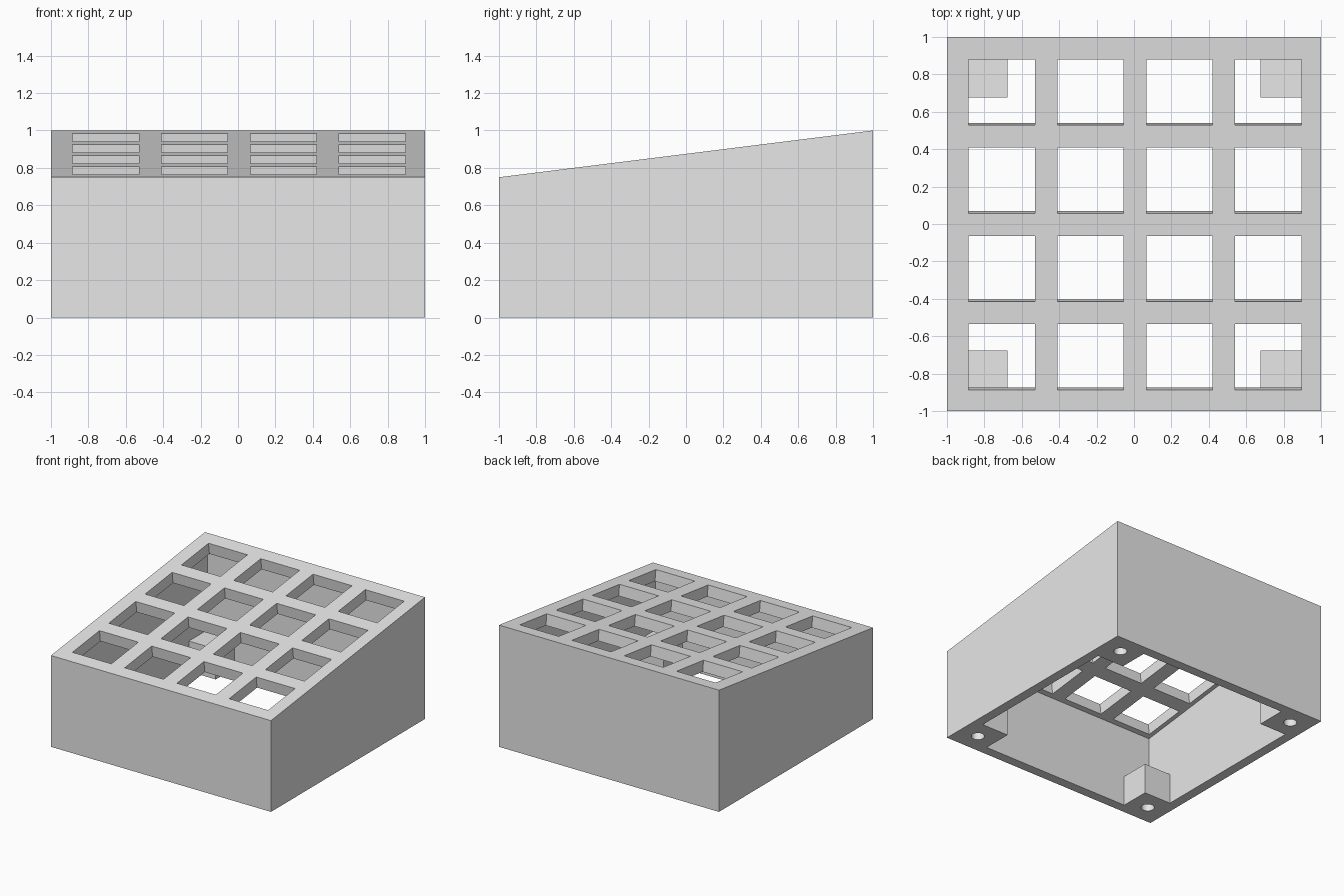
import bpy, bmesh, math
from mathutils import Matrix, Vector

cube = bpy.data.objects.get("Cube")
if cube:
    bpy.data.objects.remove(cube, do_unlink=True)

FRONT_Z, BACK_Z = 0.75, 1.0        # heights of the sloping top
WALL, SLAB = 0.08, 0.092           # wall and grid thickness
POST, POST_Z = 0.676, 0.25         # inner edge and height of corner posts
SLOPE = math.atan((BACK_Z - FRONT_Z) / 2)

grey = bpy.data.materials.new("light grey")
grey.use_nodes = True
grey.diffuse_color = (0.8, 0.8, 0.8, 1)
grey.node_tree.nodes["Principled BSDF"].inputs["Base Color"].default_value = (0.8, 0.8, 0.8, 1)


def top_z(y):
    return FRONT_Z + (y + 1) * math.tan(SLOPE)


def make(name, bm):
    bmesh.ops.recalc_face_normals(bm, faces=bm.faces)
    mesh = bpy.data.meshes.new(name)
    bm.to_mesh(mesh)
    bm.free()
    mesh.materials.append(grey)
    obj = bpy.data.objects.new(name, mesh)
    bpy.context.collection.objects.link(obj)
    return obj


def wedge(name, half, bottom, drop):
    """Side profile with a sloping top, extruded across x."""
    bm = bmesh.new()
    profile = [(-half, bottom), (half, bottom),
               (half, top_z(half) - drop), (-half, top_z(-half) - drop)]
    face = bm.faces.new([bm.verts.new((-half, y, z)) for y, z in profile])
    side = bmesh.ops.extrude_face_region(bm, geom=[face])["geom"]
    verts = [v for v in side if isinstance(v, bmesh.types.BMVert)]
    bmesh.ops.translate(bm, verts=verts, vec=(2 * half, 0, 0))
    return make(name, bm)


def add_box(bm, centre, size, tilt=0):
    matrix = (Matrix.Translation(centre) @ Matrix.Rotation(tilt, 4, 'X')
              @ Matrix.Diagonal((*size, 1)))
    bmesh.ops.create_cube(bm, size=1, matrix=matrix)


def cut(target, cutter):
    mod = target.modifiers.new("cut", 'BOOLEAN')
    mod.operation, mod.solver, mod.object = 'DIFFERENCE', 'EXACT', cutter
    bpy.ops.object.select_all(action='DESELECT')
    bpy.context.view_layer.objects.active = target
    target.select_set(True)
    bpy.ops.object.modifier_apply(modifier=mod.name)
    bpy.data.objects.remove(cutter, do_unlink=True)


corners = [(sx, sy) for sx in (-1, 1) for sy in (-1, 1)]
housing = wedge("grid_top_housing", 1, 0, 0)

# Hollow inside, leaving a solid post in each corner
cavity = wedge("cavity_cutter", 1 - WALL, -0.1, SLAB / math.cos(SLOPE))
bm = bmesh.new()
for sx, sy in corners:
    mid = (POST + 1.1) / 2
    add_box(bm, (sx * mid, sy * mid, POST_Z - 0.5), (1.1 - POST, 1.1 - POST, 1))
cut(cavity, make("post_blocks", bm))
cut(housing, cavity)

# Four by four square openings, square to the sloping top
bm = bmesh.new()
for i in range(4):
    for j in range(4):
        x = 0.005 + (i - 1.5) * 0.475
        y = -0.003 + (j - 1.5) * 0.472
        add_box(bm, Vector((x, y, top_z(y))), (0.354, 0.354, 0.3), SLOPE)
cut(housing, make("opening_cutter", bm))

# Blind screw holes under the posts
bm = bmesh.new()
for sx, sy in corners:
    bmesh.ops.create_cone(bm, cap_ends=True, segments=32, radius1=0.05, radius2=0.05,
                          depth=0.3, matrix=Matrix.Translation((sx * 0.835, sy * 0.835, 0.05)))
cut(housing, make("screw_hole_cutter", bm))

bpy.context.view_layer.objects.active = housing
housing.select_set(True)
bpy.ops.object.shade_smooth_by_angle(angle=math.radians(30))
